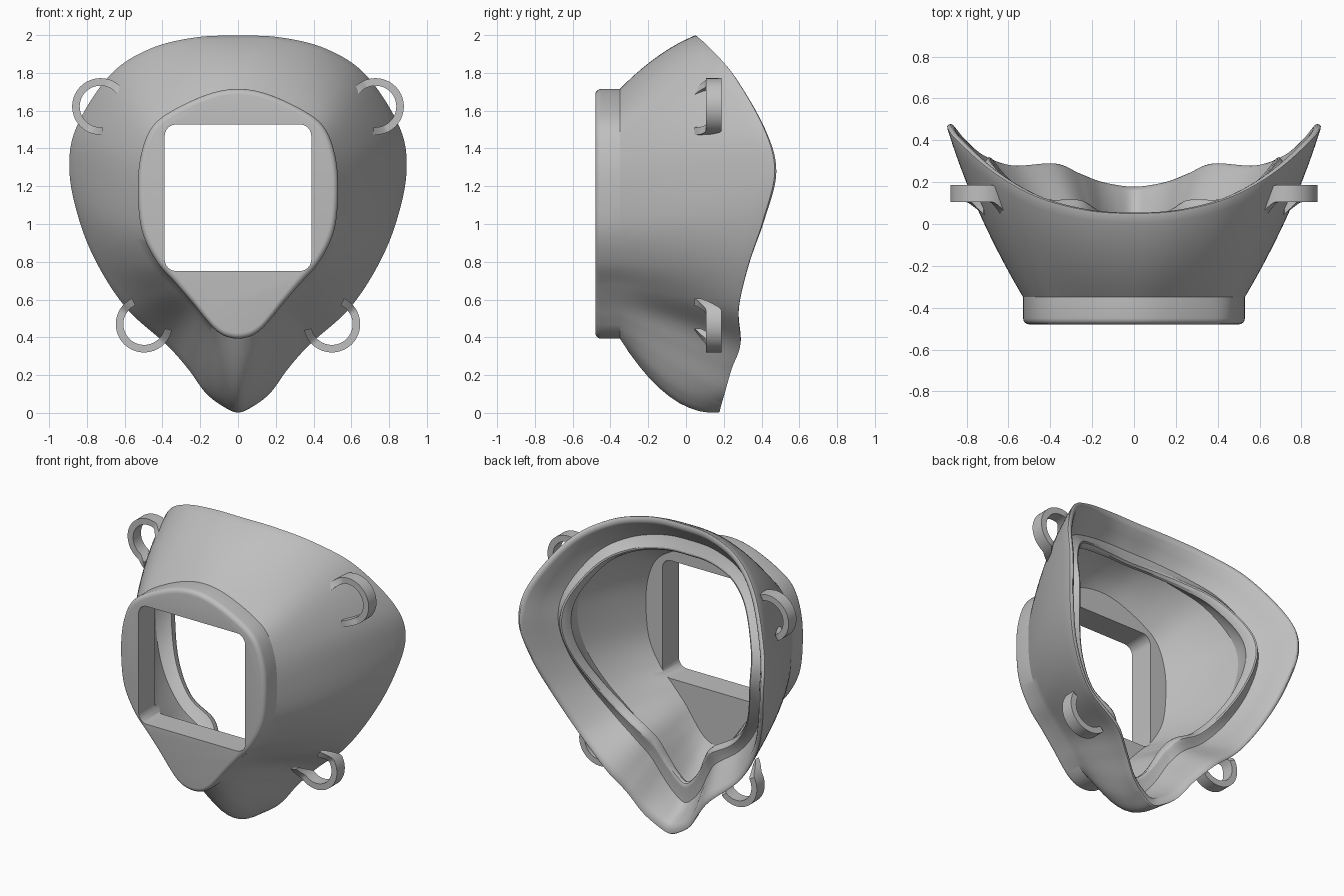
import bpy, bmesh, math
from mathutils import Vector

if "Cube" in bpy.data.objects:
    bpy.data.objects.remove(bpy.data.objects["Cube"])

gray = bpy.data.materials.new("neutral gray")
gray.use_nodes = True
gray.diffuse_color = (0.52, 0.52, 0.52, 1)
gray.node_tree.nodes["Principled BSDF"].inputs["Base Color"].default_value = gray.diffuse_color

PLATE_FRONT, PLATE_BACK, CENTRE_Z = -0.48, -0.35, 1.1


def add_object(name, bm):
    bmesh.ops.recalc_face_normals(bm, faces=bm.faces)
    mesh = bpy.data.meshes.new(name)
    bm.to_mesh(mesh)
    bm.free()
    mesh.materials.append(gray)
    ob = bpy.data.objects.new(name, mesh)
    bpy.context.collection.objects.link(ob)
    return ob


def activate(ob):
    bpy.ops.object.select_all(action='DESELECT')
    ob.select_set(True)
    bpy.context.view_layer.objects.active = ob


def smooth(ob, degrees=28):
    activate(ob)
    bpy.ops.object.shade_smooth_by_angle(angle=math.radians(degrees))


def loft(bm, rings):
    """Skin a list of closed vertex rings, capping the two ends."""
    loops = [[bm.verts.new(p) for p in ring] for ring in rings]
    n = len(loops[0])
    for a, b in zip(loops, loops[1:]):
        for i in range(n):
            j = (i + 1) % n
            bm.faces.new((a[i], a[j], b[j], b[i]))
    bm.faces.new(loops[0])
    bm.faces.new(loops[-1])


# Half outline from crown to chin: plate x, plate z, rim x, rim y, rim z, bulge
HALF = [
    (0, 1.715, 0, .045, 1.997, .03),
    (.15, 1.69, .23, .06, 1.987, .03),
    (.33, 1.61, .47, .125, 1.925, .03),
    (.45, 1.52, .68, .245, 1.785, .03),
    (.51, 1.38, .855, .4, 1.51, .03),
    (.53, 1.2, .891, .458, 1.28, .03),
    (.51, .97, .84, .398, 1.02, .03),
    (.43, .80, .74, .32, .78, .02),
    (.325, .68, .585, .27, .55, 0),
    (.235, .575, .38, .28, .365, -.015),
    (.175, .50, .265, .235, .235, 0),
    (.12, .44, .175, .2, .11, .03),
    (.065, .405, .085, .18, .038, .08),
    (0, .393, 0, .172, .002, .11),
]


def stations(steps=8):
    """Mirror the half outline and smooth it with a closed Catmull-Rom curve."""
    pts = HALF + [(-p[0], p[1], -p[2]) + p[3:] for p in HALF[-2:0:-1]]
    n, out = len(pts), []
    for i in range(n):
        a, b, c, d = (pts[(i + k) % n] for k in (-1, 0, 1, 2))
        for s in range(steps):
            t = s / steps
            out.append([q + t / 2 * (r - p + t * (2*p - 5*q + 4*r - w + t * (3*(q - r) + w - p)))
                        for p, q, r, w in zip(a, b, c, d)])
    return out


OUTLINE = stations()


def shell_ring(t, inset, y=None):
    """Ring at fraction t from plate to rim, drawn in towards the centre.
    Inset rings are drawn in further at crown and chin, and sit deeper near the chin."""
    ring = []
    for px, pz, rx, ry, rz, bulge in OUTLINE:
        x, z = px + (rx - px) * t, pz + (rz - pz) * t - CENTRE_Z
        r = math.hypot(x, z)
        down, up = max(0, -z / r), max(0, z / r)
        gain = 1 + t * (.75 * down ** 8 + .3 * up ** 3)
        k = 1 + (4 * t * (1 - t) * bulge - inset * gain) / r
        depth = PLATE_BACK + (ry - PLATE_BACK) * t - .5 * down * t * inset if y is None else y
        ring.append(Vector((x * k, depth, CENTRE_Z + z * k)))
    return ring


# Mask body: rounded front plate, flared outer skin, rim, seal lip, inner skin
rings = []
for k in range(5):
    a = math.pi / 2 * k / 4
    rings.append(shell_ring(0, .03 * (1 - math.sin(a)), PLATE_FRONT + .03 * (1 - math.cos(a))))
rings += [shell_ring(t / 10, 0) for t in range(11)]
inner = [(1.014, .002), (1.022, .01), (1.025, .02), (1.02, .03), (1.005, .037),
         (.9, .055), (.82, .07), (.765, .085),
         (.8, .128), (.822, .146), (.83, .155), (.825, .163),
         (.79, .167), (.74, .16), (.69, .125), (.6, .08),
         (.45, .065), (.3, .058), (.18, .052)]
rings += [shell_ring(t, d) for t, d in inner]
rings.append(shell_ring(.06, .05, -.31))
bm = bmesh.new()
loft(bm, rings)
body = add_object("mask_body", bm)

# Square window with rounded corners, cut through the front plate
half_w, radius, mid_z = .388, .06, 1.139
window = []
for q in range(4):
    for k in range(7):
        a = math.pi / 2 * (q + k / 6)
        sx, sz = (1, -1, -1, 1)[q], (1, 1, -1, -1)[q]
        window.append((sx * (half_w - radius) + radius * math.cos(a),
                       mid_z + sz * (half_w - radius) + radius * math.sin(a)))
bm = bmesh.new()
loft(bm, [[(x, y, z) for x, z in window] for y in (-.6, -.25)])
cutter = add_object("window_cutter", bm)
cutter.hide_render = True
cut = body.modifiers.new("window", 'BOOLEAN')
cut.operation, cut.solver, cut.object = 'DIFFERENCE', 'EXACT', cutter
activate(body)
bpy.ops.object.modifier_apply(modifier=cut.name)
bpy.data.objects.remove(cutter)
smooth(body)


def strap_loop(name, side, cx, cz, start, end):
    """Open flat band whose ends sweep forward into the shell."""
    steps, flare = 40, 32
    sections = []
    for k in range(steps + 1):
        deg = start + (end - start) * k / steps
        near = max(0, 1 - min(deg - start, end - deg) / flare)
        front, back = .105 - .06 * near, .187 - .11 * near
        a = math.radians(deg)
        sections.append([(side * (cx + r * math.cos(a)), y, cz + r * math.sin(a))
                         for r, y in ((.11, front), (.15, front), (.15, back), (.11, back))])
    bm = bmesh.new()
    loft(bm, sections)
    smooth(add_object(name, bm))


# Four strap loops, mirrored left and right
for side, label in ((1, "left"), (-1, "right")):
    strap_loop(f"upper_{label}_strap_loop", side, .728, 1.622, -95, 145)
    strap_loop(f"lower_{label}_strap_loop", side, .497, .47, -168, 65)
